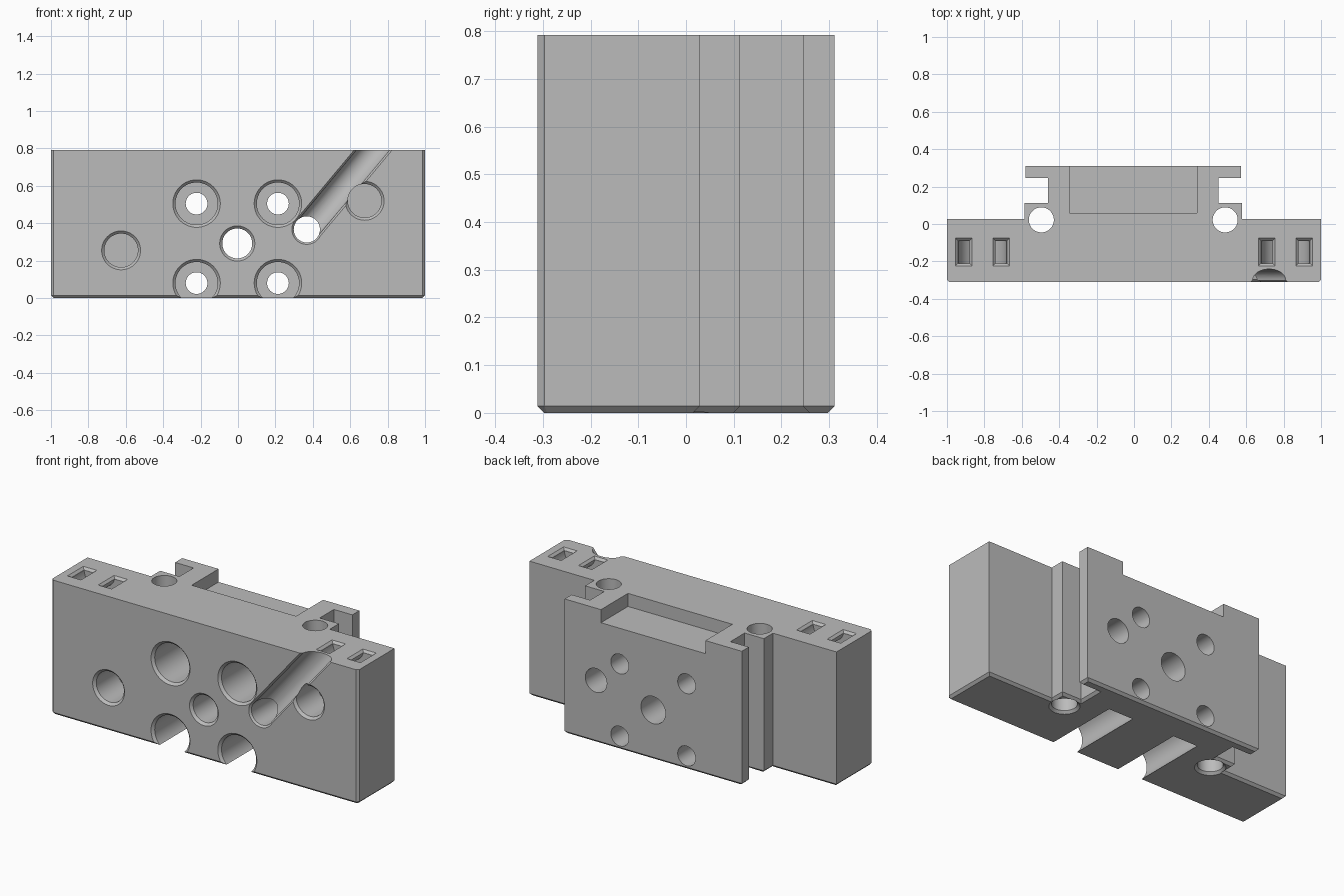
import bpy
import bmesh
from math import pi, sin, cos
from mathutils import Vector, Matrix

if "Cube" in bpy.data.objects:
    bpy.data.objects.remove(bpy.data.objects["Cube"], do_unlink=True)

TOP, FRONT, BACK = 0.792, -0.311, 0.311
MID = -0.004          # centre line of the rail and its holes
CHAMFER = 0.014
SEGMENTS = 64

grey = bpy.data.materials.new("plain grey")
grey.use_nodes = True
grey.diffuse_color = (0.5, 0.5, 0.5, 1)
grey.node_tree.nodes["Principled BSDF"].inputs["Base Color"].default_value = (0.5, 0.5, 0.5, 1)


def add_object(name, bm):
    bmesh.ops.recalc_face_normals(bm, faces=bm.faces)
    mesh = bpy.data.meshes.new(name)
    bm.to_mesh(mesh)
    bm.free()
    mesh.materials.append(grey)
    obj = bpy.data.objects.new(name, mesh)
    bpy.context.collection.objects.link(obj)
    return obj


cutters = []


def loft(name, rings, matrix=Matrix()):
    """Closed cutter skinned over matching rings of points."""
    bm = bmesh.new()
    loops = [[bm.verts.new(matrix @ Vector(p)) for p in ring] for ring in rings]
    n = len(loops[0])
    for a, b in zip(loops, loops[1:]):
        for i in range(n):
            j = (i + 1) % n
            bm.faces.new((a[i], a[j], b[j], b[i]))
    bm.faces.new(loops[0][::-1])
    bm.faces.new(loops[-1])
    cutters.append(add_object(name, bm))


def bore(name, place, profile, upward=False):
    """Round stepped cutter; profile is (radius, depth) from the entry face."""
    rings = [[(r * cos(2 * pi * i / SEGMENTS), r * sin(2 * pi * i / SEGMENTS), d)
              for i in range(SEGMENTS)] for r, d in profile]
    turn = Matrix() if upward else Matrix.Rotation(-pi / 2, 4, "X")
    loft(name, rings, Matrix.Translation(place) @ turn)


def entry(r, c=CHAMFER):
    """Chamfered mouth of a bore, starting just outside the face."""
    return [(r + 2 * c, -c), (r, c)]


def rect(x, y, z, hx, hy):
    return [(x - hx, y - hy, z), (x + hx, y - hy, z), (x + hx, y + hy, z), (x - hx, y + hy, z)]


# Block with rail: half outline mirrored, extruded, bottom edge chamfered
half = [(1 - CHAMFER, FRONT), (1, FRONT + CHAMFER), (1, 0.028), (0.582, 0.028),
        (0.582, 0.113), (0.457, 0.113), (0.457, 0.245), (0.577, 0.245), (0.577, BACK)]
right = [(x if x > 0.9 else x + MID, y) for x, y in half]
left = [(-x if x > 0.9 else MID - x, y) for x, y in half]
bm = bmesh.new()
base = bm.faces.new([bm.verts.new((x, y, CHAMFER)) for x, y in right + left[::-1]])
walls = bmesh.ops.extrude_face_region(bm, geom=[base], use_keep_orig=True)
bmesh.ops.translate(bm, vec=(0, 0, TOP - CHAMFER),
                    verts=[v for v in walls["geom"] if isinstance(v, bmesh.types.BMVert)])
bmesh.ops.recalc_face_normals(bm, faces=bm.faces)
floor = min(bm.faces, key=lambda f: f.calc_center_median().z)
bmesh.ops.inset_individual(bm, faces=[floor], thickness=CHAMFER, use_even_offset=True)
for v in floor.verts:
    v.co.z = 0
block = add_object("carriage_block", bm)

# Recess in the top of the rail
loft("rail_recess_cutter", [rect(MID, 0.21, z, 0.34, 0.15) for z in (TOP - 0.077, TOP + 0.05)])

# Counterbored screw holes
for x in (-0.2175, 0.2175):
    for z in (0.08, 0.505):
        bore("screw_hole_cutter", (MID + x, FRONT, z),
             entry(0.113) + [(0.113, 0.46), (0.058, 0.46), (0.058, 0.7)])

# Centre hole and wire hole, both right through
bore("centre_hole_cutter", (MID, FRONT, 0.292), entry(0.08) + [(0.08, 0.7)])
bore("wire_hole_cutter", (0.368, FRONT, 0.367), entry(0.07, 0.01) + [(0.07, 0.7)])

# Blind holes in the front
for x, z in ((-0.625, 0.255), (0.677, 0.52)):
    bore("blind_hole_cutter", (x, FRONT, z), entry(0.09) + [(0.09, 0.21)])

# Upright rod holes, chamfered below
for x in (-0.4915, 0.4915):
    bore("rod_hole_cutter", (MID + x, 0.022, 0), entry(0.067) + [(0.067, 1)], upward=True)

# Slanted round-bottomed wire channel
arc = [(-0.068 * cos(pi * i / 24), FRONT + 0.01 + 0.06 * sin(pi * i / 24)) for i in range(25)]
section = [(-0.088, FRONT - 0.01)] + arc + [(0.088, FRONT - 0.01)]
run = Vector((0.355, 0, 0.425)).normalized()
side = Vector((run.z, 0, -run.x))
start = Vector((0.368, 0, 0.367))
loft("wire_channel_cutter", [[start + run * s + side * u + Vector((0, y, 0)) for u, y in section]
                             for s in (0, 0.8)])

# Curved tie passages with flared mouths in the top
for cx in (-0.81, 0.81):
    y = -0.15
    rings = []
    for i in range(25):
        a = pi * i / 24
        rings.append([(cx + r * cos(a), y + w, TOP - r * sin(a))
                      for r, w in ((0.07, -0.06), (0.13, -0.06), (0.13, 0.06), (0.07, 0.06))])
    lift = lambda ring: [(px, py, pz + 0.02) for px, py, pz in ring]
    loft("tie_passage_cutter", [lift(rings[0])] + rings + [lift(rings[-1])])
    for s in (-0.1, 0.1):
        loft("tie_mouth_cutter", [rect(cx + s, y, TOP - 0.013, 0.031, 0.061),
                                  rect(cx + s, y, TOP + 0.013, 0.057, 0.087)])

# Cut everything out of the block, then drop the cutters
for cutter in cutters:
    cutter.hide_render = True
    mod = block.modifiers.new(cutter.name, "BOOLEAN")
    mod.operation = "DIFFERENCE"
    mod.solver = "EXACT"
    mod.object = cutter
bpy.context.view_layer.update()
graph = bpy.context.evaluated_depsgraph_get()
result = bpy.data.meshes.new_from_object(block.evaluated_get(graph))
block.modifiers.clear()
block.data = result
for cutter in cutters:
    bpy.data.objects.remove(cutter, do_unlink=True)

result.materials.clear()
result.materials.append(grey)
for poly in result.polygons:
    poly.material_index = 0

bpy.ops.object.select_all(action="DESELECT")
block.select_set(True)
bpy.context.view_layer.objects.active = block
bpy.ops.object.shade_smooth_by_angle(angle=0.5)
